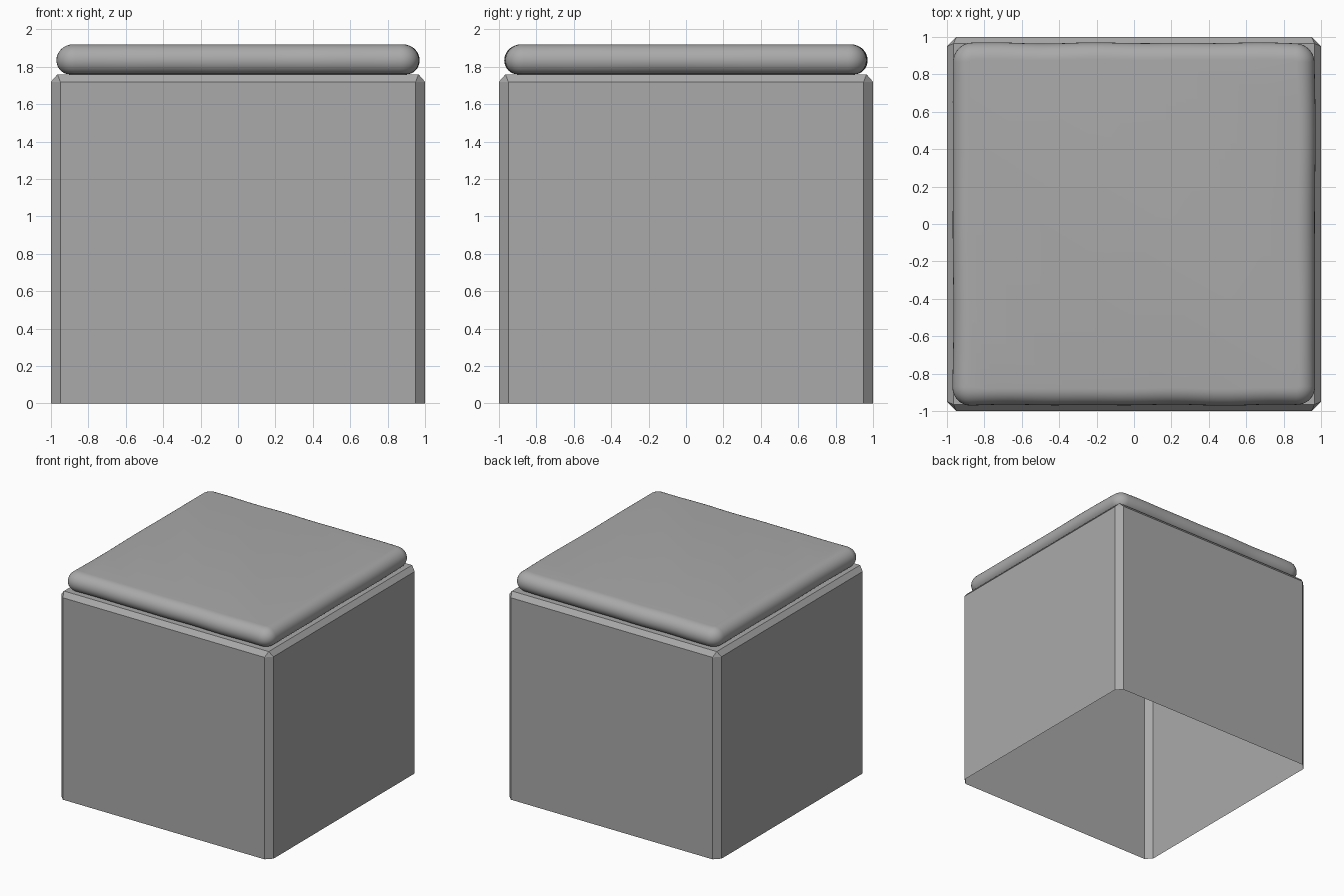
import bpy, bmesh
from math import sin, cos, pi, radians

cube = bpy.data.objects.get("Cube")
if cube:
    bpy.data.objects.remove(cube, do_unlink=True)

grey = bpy.data.materials.new("plain grey")
grey.use_nodes = True
colour = (0.4, 0.4, 0.4, 1)
grey.diffuse_color = colour
grey.node_tree.nodes["Principled BSDF"].inputs["Base Color"].default_value = colour


def finish(bm, name):
    bmesh.ops.recalc_face_normals(bm, faces=bm.faces)
    mesh = bpy.data.meshes.new(name)
    bm.to_mesh(mesh)
    bm.free()
    mesh.materials.append(grey)
    obj = bpy.data.objects.new(name, mesh)
    bpy.context.collection.objects.link(obj)
    return obj


CORNERS = [(1, 1), (-1, 1), (-1, -1), (1, -1)]

# Base: a thin shell, open underneath, with chamfered upright and top edges
CUT, RIM, TOP, INSET = 0.95, 1.72, 1.76, 0.965
bm = bmesh.new()


def octagon(z):
    ring = []
    for sx, sy in CORNERS:
        pair = [(sx, sy * CUT, z), (sx * CUT, sy, z)]
        ring += pair if sx * sy > 0 else pair[::-1]
    return [bm.verts.new(p) for p in ring]


low, high = octagon(0), octagon(RIM)
top = [bm.verts.new((sx * INSET, sy * INSET, TOP)) for sx, sy in CORNERS]
for i in range(8):
    j = (i + 1) % 8
    bm.faces.new((low[i], low[j], high[j], high[i]))
for i in range(4):
    j = (i + 1) % 4
    a, b, c = high[2 * i], high[2 * i + 1], high[2 * j]
    bm.faces.new((a, b, top[i]))
    bm.faces.new((b, c, top[j], top[i]))
bm.faces.new(top)
finish(bm, "base_box")

# Cushion: stacked rounded-square rings with a slightly uneven seam
HALF, RADIUS, MIDDLE = 0.968, 0.1, 1.835
ARC, SIDE, STEPS = 8, 24, 16
bm = bmesh.new()


def outline(inset, z, wobble):
    r = RADIUS - inset
    core = HALF - RADIUS
    points = []
    for k, (sx, sy) in enumerate(CORNERS):
        for i in range(ARC + 1):
            a = (k + i / ARC) * pi / 2
            points.append((sx * core + r * cos(a), sy * core + r * sin(a)))
        x0, y0 = points[-1]
        a = (k + 1) * pi / 2
        for i in range(1, SIDE):
            t = 2 * core * i / SIDE
            points.append((x0 - t * sin(a), y0 + t * cos(a)))
    ring = []
    for x, y in points:
        s = 1 + wobble * (sin(13 * x + 5 * y) + sin(7 * y - 9 * x))
        ring.append(bm.verts.new((x * s, y * s, z)))
    return ring


rings = []
for i in range(STEPS + 1):
    a = (i / STEPS - 0.5) * pi
    depth, height = (0.09, 0.085) if a > 0 else (0.07, 0.075)
    rings.append(outline(depth * (1 - cos(a)), MIDDLE + height * sin(a), 0.002))
for r0, r1 in zip(rings, rings[1:]):
    for i in range(len(r0)):
        j = (i + 1) % len(r0)
        bm.faces.new((r0[i], r0[j], r1[j], r1[i]))
bm.faces.new(rings[0][::-1])
bm.faces.new(rings[-1])
cushion = finish(bm, "seat_cushion")
bpy.context.view_layer.objects.active = cushion
cushion.select_set(True)
bpy.ops.object.shade_smooth_by_angle(angle=radians(40))
